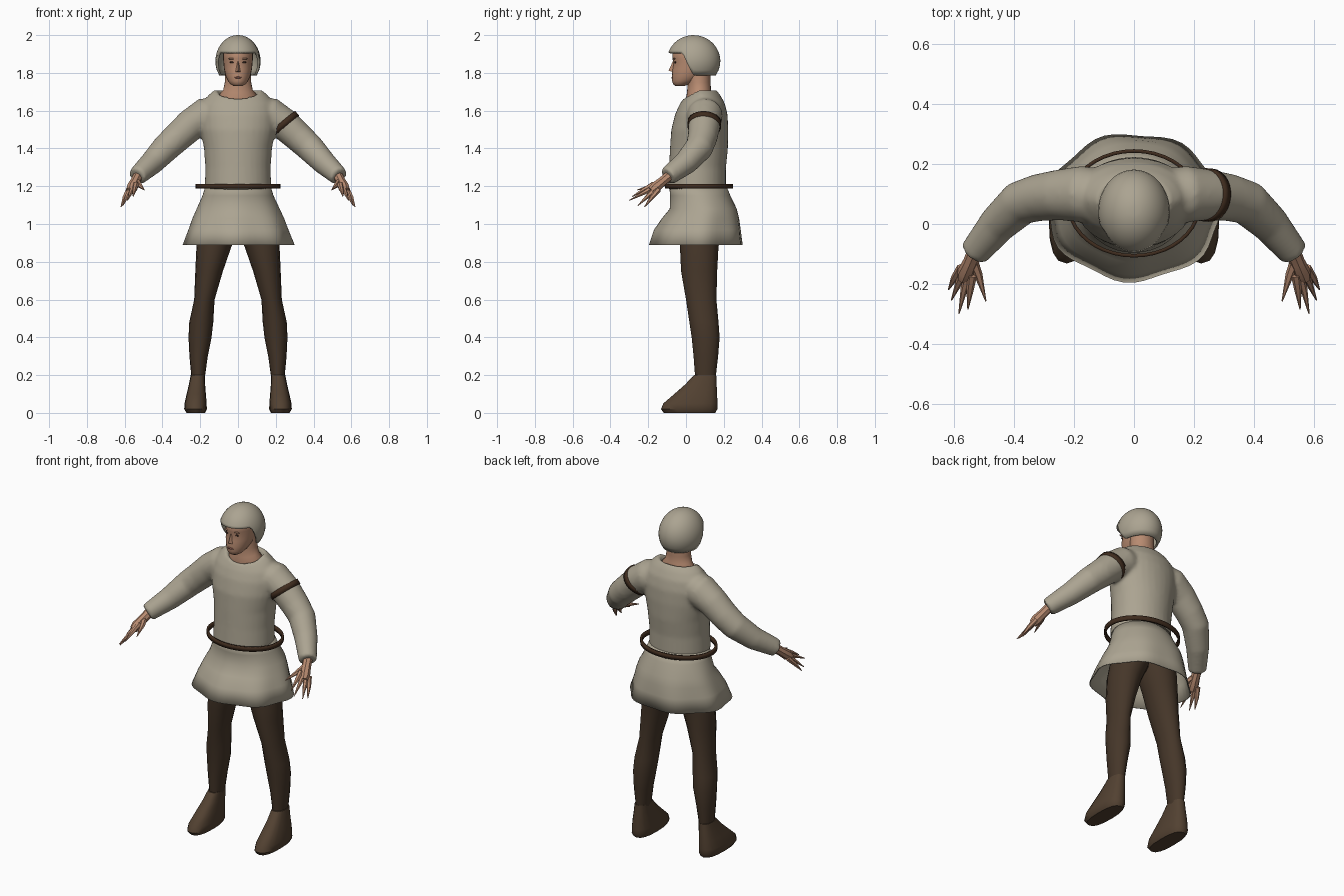
import bpy, bmesh
from math import sin, cos, pi, sqrt, copysign
from mathutils import Vector

cube = bpy.data.objects.get("Cube")
if cube:
    bpy.data.objects.remove(cube, do_unlink=True)


def material(name, rgb):
    m = bpy.data.materials.new(name)
    m.use_nodes = True
    m.diffuse_color = (*rgb, 1)
    bsdf = next(n for n in m.node_tree.nodes if n.type == 'BSDF_PRINCIPLED')
    bsdf.inputs["Base Color"].default_value = (*rgb, 1)
    bsdf.inputs["Roughness"].default_value = 0.9
    return m


linen = material("linen", (0.41, 0.37, 0.285))
skin = material("skin", (0.48, 0.26, 0.165))
hose_brown = material("hose brown", (0.06, 0.037, 0.022))
shoe_brown = material("shoe brown", (0.085, 0.053, 0.031))
leather = material("dark leather", (0.05, 0.025, 0.013))
eye_dark = material("eye dark", (0.04, 0.02, 0.015))
lip = material("lip", (0.3, 0.12, 0.09))


def finish(name, bm, mat, angle=50):
    bmesh.ops.recalc_face_normals(bm, faces=bm.faces)
    me = bpy.data.meshes.new(name)
    bm.to_mesh(me)
    bm.free()
    ob = bpy.data.objects.new(name, me)
    bpy.context.collection.objects.link(ob)
    me.materials.append(mat)
    bpy.ops.object.select_all(action='DESELECT')
    ob.select_set(True)
    bpy.context.view_layer.objects.active = ob
    bpy.ops.object.shade_smooth_by_angle(angle=angle * pi / 180)
    return ob


def thicken(ob, amount):
    mod = ob.modifiers.new("thickness", 'SOLIDIFY')
    mod.thickness = amount
    mod.offset = -1


def loft(bm, rings, caps=True):
    """Bridge rings of equal point count."""
    rows = [[bm.verts.new(p) for p in r] for r in rings]
    for a, b in zip(rows, rows[1:]):
        for i in range(len(a)):
            j = (i + 1) % len(a)
            bm.faces.new((a[i], a[j], b[j], b[i]))
    if caps:
        bm.faces.new(rows[0])
        bm.faces.new(rows[-1])


def level(z, x0, x1, y0, y1, dip=0, n=32, power=1.0, wave=0.0):
    """Horizontal oval ring; dip lowers its front, wave ripples it."""
    pts = []
    for i in range(n):
        a = 2 * pi * i / n
        c, s = cos(a), sin(a)
        k = 1 + wave * sin(7 * a + 0.6)
        px = copysign(abs(c) ** power, c) * k
        py = copysign(abs(s) ** power, s) * k
        pts.append(Vector(((x0 + x1) / 2 + px * (x1 - x0) / 2,
                           (y0 + y1) / 2 + py * (y1 - y0) / 2,
                           z - dip * max(0, -s))))
    return pts


def tube(path, n=20):
    """Rings across a path of (point, radius)."""
    pts = [Vector(p) for p, r in path]
    rings = []
    for i, (p, r) in enumerate(path):
        d = (pts[min(i + 1, len(pts) - 1)] - pts[max(i - 1, 0)]).normalized()
        u = d.cross(Vector((0, 0, 1))).normalized()
        v = u.cross(d)
        rings.append([pts[i] + (u * cos(2 * pi * k / n) + v * sin(2 * pi * k / n)) * r
                      for k in range(n)])
    return rings


def mirror(rings, side):
    return [[Vector((p.x * side, p.y, p.z)) for p in r] for r in rings]


# tunic body and sleeves, fused into one cloth surface
bm = bmesh.new()
torso = [(1.18, .176, -.098, .212, 0), (1.3, .173, -.09, .212, 0), (1.4, .18, -.085, .222, 0),
         (1.5, .2, -.078, .224, 0), (1.58, .205, -.058, .22, 0), (1.64, .19, -.036, .205, .01),
         (1.685, .155, -.02, .18, .03), (1.715, .118, -.01, .155, .045),
         (1.69, .098, .008, .142, .04), (1.65, .08, .02, .13, .02)]
loft(bm, [level(z, -rx, rx, y0, y1, dip) for z, rx, y0, y1, dip in torso])
sleeve = [((.08, .10, 1.60), .075), ((.17, .10, 1.575), .095), ((.25, .097, 1.525), .085),
          ((.32, .088, 1.46), .079), ((.38, .07, 1.405), .075), ((.455, .0, 1.325), .064),
          ((.535, -.098, 1.252), .05)]
for side in (1, -1):
    loft(bm, mirror(tube(sleeve), side))
tunic = finish("tunic_top", bm, linen)
fuse = tunic.modifiers.new("fuse", 'REMESH')
fuse.mode = 'VOXEL'
fuse.voxel_size = 0.011
fuse.use_smooth_shade = True
relax = tunic.modifiers.new("relax", 'SMOOTH')
relax.factor = 0.5
relax.iterations = 5

# flared skirt
bm = bmesh.new()
flare = [(1.215, .168, -.09, .208, 0), (1.15, .188, -.084, .235, 0), (1.08, .22, -.085, .27, .008),
         (1.03, .242, -.125, .283, .015), (.97, .263, -.165, .292, .022), (.89, .293, -.19, .302, .03)]
loft(bm, [level(z, -rx, rx, y0, y1, 0, 56, 1, w) for z, rx, y0, y1, w in flare], caps=False)
thicken(finish("skirt", bm, linen), 0.006)

# belt standing off the waist
bm = bmesh.new()
loft(bm, [level(z, -.225, .225, -.112, .25, 0, 40) for z in (1.187, 1.213)], caps=False)
thicken(finish("belt", bm, leather), 0.012)

# band round the left upper arm
bm = bmesh.new()
mid, axis = Vector((.246, .097, 1.528)), Vector((.65, -.05, -.76)).normalized()
loft(bm, tube([(mid + axis * t, .089) for t in (-.016, .016)], 28), caps=False)
thicken(finish("arm_band", bm, leather), 0.012)

# hose and shoes
leg = [(1.1, -.02, .165, -.02, .2), (.97, -.005, .205, -.035, .19), (.88, .035, .22, -.032, .172),
       (.75, .08, .226, -.026, .165), (.6, .124, .232, .0, .161), (.48, .131, .258, .018, .172),
       (.4, .14, .262, .03, .178), (.3, .16, .257, .04, .17), (.17, .178, .245, .05, .155)]
shoe = [(.2, .176, .25, .042, .16), (.15, .174, .26, -.005, .162), (.1, .17, .272, -.062, .165),
        (.05, .166, .283, -.12, .166), (.02, .165, .285, -.132, .166), (0, .175, .272, -.118, .155)]
for side, label in ((1, "left"), (-1, "right")):
    bm = bmesh.new()
    loft(bm, mirror([level(*r, n=16) for r in leg], side))
    finish(label + "_leg", bm, hose_brown)
    bm = bmesh.new()
    loft(bm, mirror([level(*r, n=16, power=.8) for r in shoe], side))
    finish(label + "_shoe", bm, shoe_brown, 40)

# hands: tapered palm with pointed, splayed digits
wrist, knuckle = Vector((.525, -.08, 1.262)), Vector((.57, -.185, 1.175))
tips = [(.62, -.22, 1.09), (.61, -.255, 1.097), (.585, -.3, 1.125), (.555, -.285, 1.145)]
spread = Vector((-.018, -.012, .014))
for side, label in ((1, "left"), (-1, "right")):
    bm = bmesh.new()
    palm = tube([(wrist, .027), (wrist.lerp(knuckle, .45), .026),
                 (wrist.lerp(knuckle, .8), .03), (knuckle, .022)], 8)
    loft(bm, mirror(palm, side))
    for i, tip in enumerate(tips):
        base = knuckle + spread * (i - 1.5) * .9
        root = wrist.lerp(base, .75)
        loft(bm, mirror(tube([(root, .016), (base.lerp(Vector(tip), .25), .012),
                              (tip, .002)], 6), side))
    thumb = [(wrist.lerp(knuckle, .35), .018), ((.52, -.17, 1.205), .014), ((.495, -.258, 1.18), .002)]
    loft(bm, mirror(tube(thumb, 6), side))
    finish(label + "_hand", bm, skin, 40)

# neck and head
bm = bmesh.new()
neck = [(1.64, .1, .0, .14, .0), (1.685, .1, -.002, .142, .03), (1.71, .078, .005, .132, .015),
        (1.75, .07, .01, .13, 0), (1.82, .068, .0, .13, 0)]
loft(bm, [level(z, -rx, rx, y0, y1, dip, 24) for z, rx, y0, y1, dip in neck])
finish("neck", bm, skin)
bm = bmesh.new()
head = [(1.73, .022, -.055, -.01), (1.74, .04, -.068, .02), (1.757, .053, -.074, .06),
        (1.785, .066, -.074, .1), (1.82, .074, -.072, .13), (1.853, .077, -.066, .148),
        (1.875, .079, -.072, .155), (1.91, .079, -.072, .16), (1.95, .06, -.04, .13)]
loft(bm, [level(z, -rx, rx, y0, y1, 0, 24) for z, rx, y0, y1 in head])
finish("head", bm, skin)

# nose wedge
bm = bmesh.new()
nose = [(0, -.066, 1.868), (-.017, -.066, 1.803), (.017, -.066, 1.803), (0, -.093, 1.812)]
bmesh.ops.convex_hull(bm, input=[bm.verts.new(p) for p in nose])
finish("nose", bm, skin, 30)


def bead(name, centre, radii, mat):
    bm = bmesh.new()
    bmesh.ops.create_uvsphere(bm, u_segments=12, v_segments=8, radius=1)
    bmesh.ops.scale(bm, vec=radii, verts=bm.verts)
    bmesh.ops.translate(bm, vec=centre, verts=bm.verts)
    finish(name, bm, mat)


# eyes, brows and mouth
for side, label in ((1, "left"), (-1, "right")):
    bead(label + "_eye", (.032 * side, -.057, 1.856), (.013, .004, .005), eye_dark)
    bead(label + "_brow", (.033 * side, -.062, 1.875), (.019, .006, .004), skin)
bead("mouth", (0, -.072, 1.775), (.02, .005, .005), lip)

# close-fitting cap: columns end high over the brow and low over the ears
bm = bmesh.new()
cols, steps = 48, 14
rows = []
for k in range(1, steps + 1):
    row = []
    for i in range(cols):
        a = 2 * pi * i / cols
        t = min(1, max(0, (-sin(a) + .05) / .55))
        bottom = 1.785 + .123 * t * t * (3 - 2 * t)
        z = bottom + (2.0 - bottom) * (1 - (k / steps) ** 2)
        if z > 1.86:
            f = sqrt(max(0, 1 - ((z - 1.86) / .14) ** 2))
        else:
            f = 1 - .18 * ((1.86 - z) / .075) ** 2
        row.append(Vector((.12 * f * cos(a), .04 + .142 * f * sin(a), z)))
    rows.append(row)
loft(bm, rows, caps=False)
bmesh.ops.holes_fill(bm, edges=[e for e in bm.edges if e.is_boundary and
                                min(v.co.z for v in e.verts) > 1.98], sides=0)
thicken(finish("cap", bm, linen, 60), 0.012)
